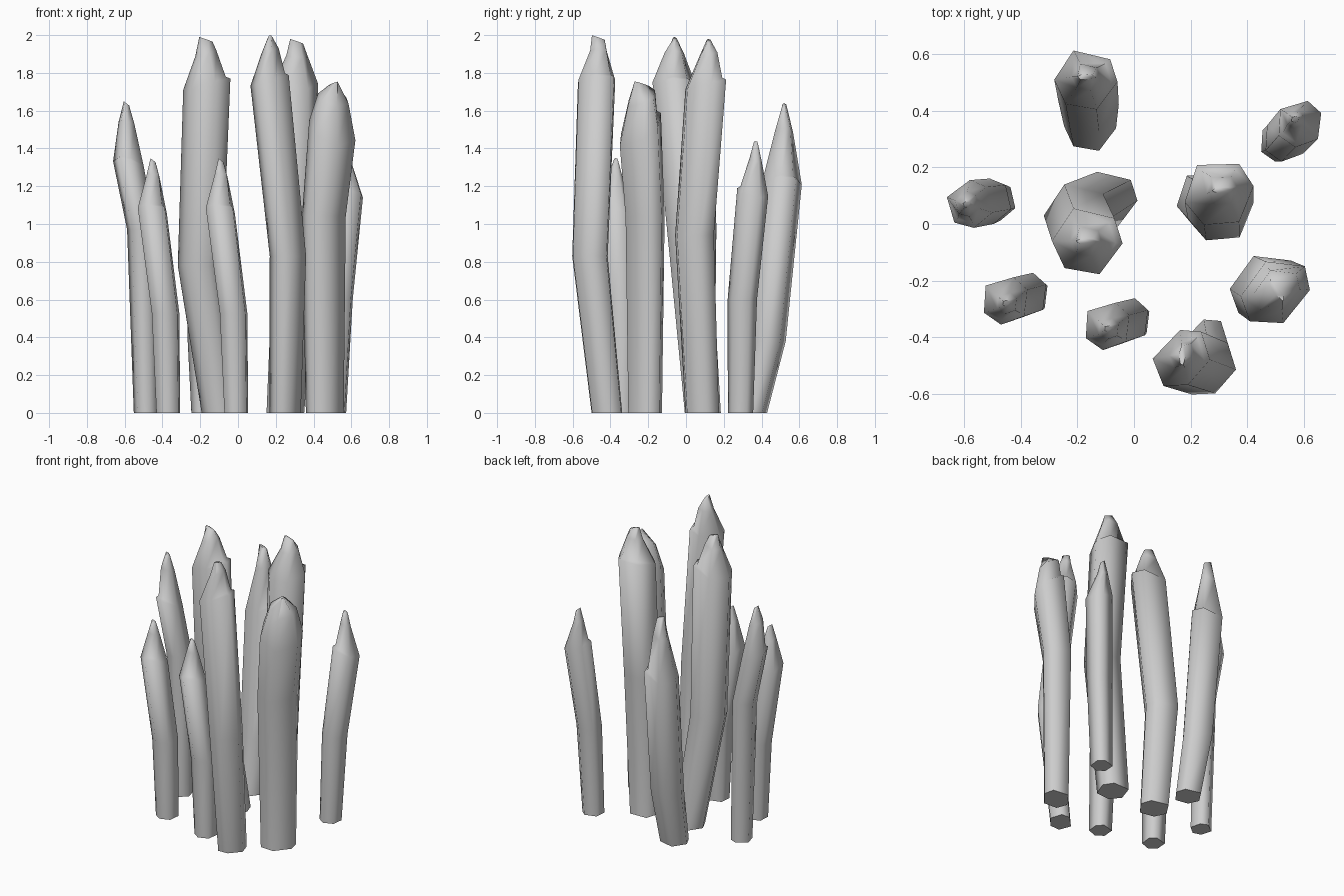
import bpy
import bmesh
from math import cos, sin, radians
from mathutils import Vector

cube = bpy.data.objects.get("Cube")
if cube:
    bpy.data.objects.remove(cube, do_unlink=True)

# One plain stone colour
stone = bpy.data.materials.new("plain_grey")
stone.use_nodes = True
grey = (0.61, 0.61, 0.61, 1)
stone.diffuse_color = grey
stone.node_tree.nodes["Principled BSDF"].inputs["Base Color"].default_value = grey

# Corner angles of the uneven six-sided section
CORNERS = [radians(a) for a in (40, 113, 180, 230, 290, 356)]


def direction(angle):
    return Vector((cos(angle), sin(angle), 0))


NARROW = direction(radians(135))


def ring(bm, centre, z, radius, turn, flat, high=Vector(), slope=0):
    """One section, flattened on the diagonal and sloping up to the high side."""
    verts = []
    for a in CORNERS:
        d = direction(a + turn)
        place = Vector((*centre, z + slope * d.dot(high)))
        d -= NARROW * d.dot(NARROW) * (1 - flat)
        verts.append(bm.verts.new(place + d * radius))
    return verts


def step(bm, loop, centre, high):
    """Copy of a section whose corners on the high side are set inwards."""
    verts = []
    for v in loop:
        out = Vector((v.co.x - centre[0], v.co.y - centre[1], 0))
        if out.normalized().dot(high) > 0.6:
            v = bm.verts.new(v.co - out * 0.2 + Vector((0, 0, 0.01)))
        verts.append(v)
    return verts


def chisel(bm, centre, z, turn, along, edge):
    """Narrow edge that closes the tip."""
    axis, side = direction(along), direction(along + radians(90))
    verts = []
    for a in CORNERS:
        d = direction(a + turn)
        drop = Vector((0, 0, 0.012 * (1 + d.dot(axis))))
        line = axis * d.dot(axis) * edge + side * d.dot(side) * 0.012
        verts.append(bm.verts.new(Vector((*centre, z)) + line - drop))
    return verts


def stake(name, base, knee, shoulder, tip, heights, radius, turn, notch, edge,
          along=0, slope=0.03, bulge=0.45, flat=1):
    """Bent stake; heights are those of the knee, shoulder and top."""
    turn, along, high = radians(turn), radians(along), direction(radians(notch))
    knee_z, shoulder_z, top = heights
    bm = bmesh.new()
    loops = [
        ring(bm, base, 0, radius * 0.82, turn, flat),
        ring(bm, knee, knee_z, radius * 0.95, turn, flat),
        ring(bm, shoulder, shoulder_z, radius, turn, flat, high, slope),
    ]
    loops.append(step(bm, loops[-1], shoulder, high))
    loops.append(ring(bm, tip, shoulder_z + 0.65 * (top - shoulder_z),
                      radius * bulge, turn, flat, high, slope * 0.5))
    loops.append(chisel(bm, tip, top, turn, along, edge))
    for low, up in zip(loops, loops[1:]):
        for i in range(len(low)):
            j = (i + 1) % len(low)
            corners = list(dict.fromkeys((low[i], low[j], up[j], up[i])))
            if len(corners) > 2:
                bm.faces.new(corners)
    bm.faces.new(loops[0][::-1])
    bm.faces.new(loops[-1])
    bmesh.ops.recalc_face_normals(bm, faces=bm.faces)
    mesh = bpy.data.meshes.new(name)
    bm.to_mesh(mesh)
    bm.free()
    mesh.materials.append(stone)
    obj = bpy.data.objects.new(name, mesh)
    bpy.context.collection.objects.link(obj)
    bpy.ops.object.select_all(action="DESELECT")
    obj.select_set(True)
    bpy.context.view_layer.objects.active = obj
    bpy.ops.object.shade_smooth_by_angle(angle=radians(75))


# Tall stakes
stake("front_stake", (.25, -.42), (.265, -.51), (.168, -.475), (.17, -.465),
      (.83, 1.76, 2.0), .118, 60, 10, .035, 90, flat=.77)
stake("front_left_stake", (.46, -.215), (.455, -.215), (.5, -.24), (.505, -.235),
      (1.04, 1.5, 1.755), .138, 0, 125, .045, 125, .09, .66, .78)
stake("centre_stake", (-.09, .09), (-.2, .03), (-.165, -.06), (-.17, -.06),
      (.78, 1.74, 1.99), .125, 0, 0, .035)
stake("left_stake", (.25, .09), (.305, .05), (.3, .11), (.31, .12),
      (.94, 1.74, 1.98), .125, 15, 90, .035)
stake("back_stake", (-.155, .345), (-.16, .43), (-.17, .51), (-.17, .52),
      (.38, 1.22, 1.64), .112, 0, 0, .03)

# Slim outer stakes
stake("back_left_stake", (.51, .29), (.535, .3), (.585, .355), (.57, .37),
      (.6, 1.17, 1.44), .085, 30, 210, .015, bulge=.38)
stake("right_stake", (-.485, .08), (-.51, .08), (-.58, .07), (-.59, .07),
      (.97, 1.32, 1.65), .085, 50, 230, .015, bulge=.52)

# Two matching short stakes
for name, dx, dy in (("front_right_stake", 0, 0), ("front_middle_stake", .36, -.09)):
    path = [(x + dx, y + dy) for x, y in
            ((-.37, -.25), (-.385, -.25), (-.455, -.27), (-.45, -.28))]
    stake(name, *path, (.53, 1.07, 1.35), .087, 30, 270, .015)
